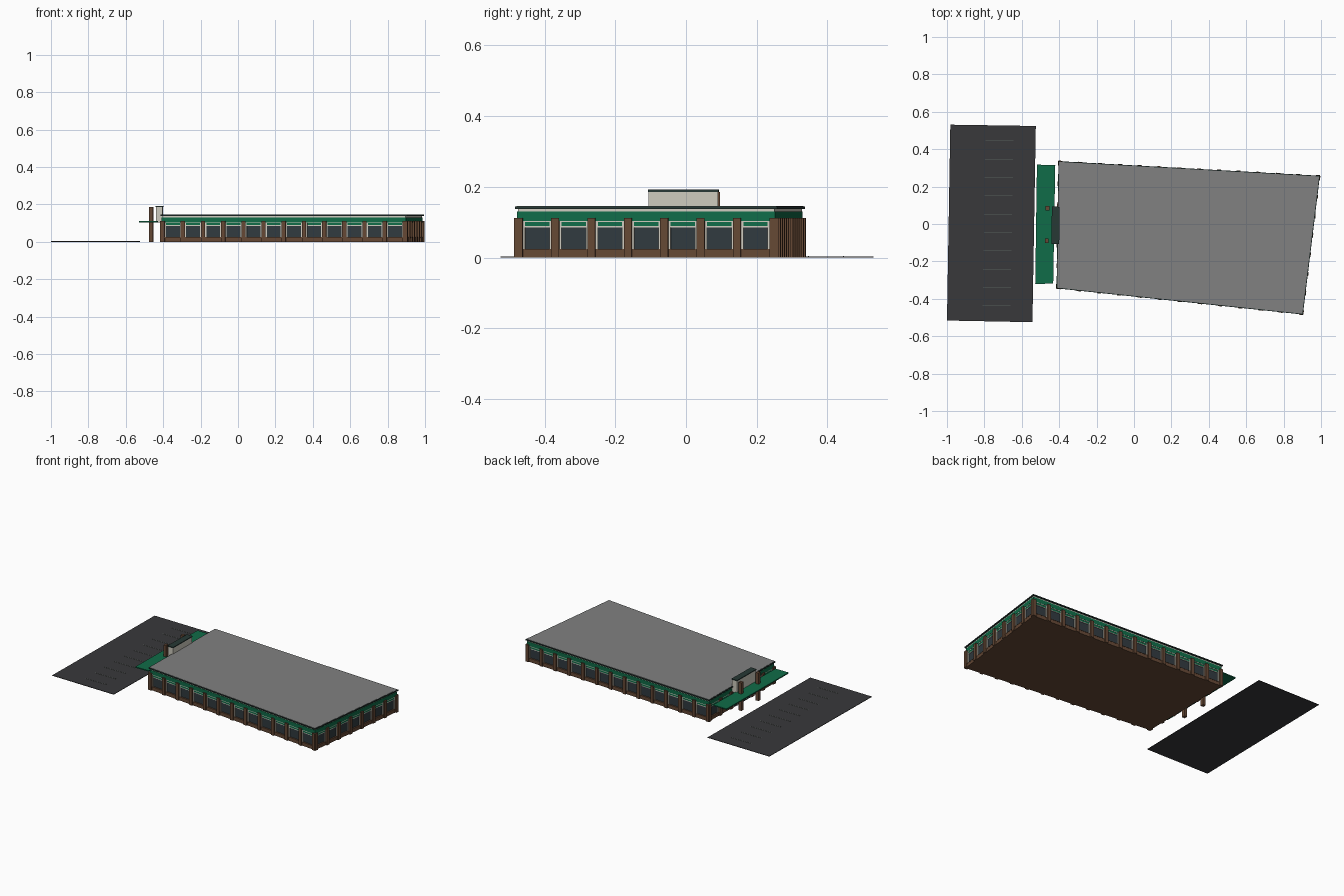
import bpy, bmesh
from mathutils import Vector

if "Cube" in bpy.data.objects:
    bpy.data.objects.remove(bpy.data.objects["Cube"])


def material(name, rgb):
    m = bpy.data.materials.new(name)
    m.diffuse_color = (*rgb, 1)
    m.use_nodes = True
    m.node_tree.nodes["Principled BSDF"].inputs["Base Color"].default_value = m.diffuse_color
    return m


GREEN = material("green", (0.005, 0.15, 0.065))
DARK = material("dark_trim", (0.02, 0.04, 0.035))
BROWN = material("brick", (0.13, 0.065, 0.035))
CREAM = material("cream", (0.62, 0.6, 0.52))
GLASS = material("glass", (0.03, 0.042, 0.05))
ASPHALT = material("asphalt", (0.04, 0.04, 0.043))
LINE = material("line", (0.1, 0.12, 0.11))
ROOF = material("roof_grey", (0.22, 0.22, 0.22))


def prisms(name, items, mat):
    """One object from (counter-clockwise outline, z0, z1) items."""
    bm = bmesh.new()
    for pts, z0, z1 in items:
        lo = [bm.verts.new((p[0], p[1], z0)) for p in pts]
        hi = [bm.verts.new((p[0], p[1], z1)) for p in pts]
        bm.faces.new(lo[::-1])
        bm.faces.new(hi)
        for i in range(len(pts)):
            j = (i + 1) % len(pts)
            bm.faces.new((lo[i], lo[j], hi[j], hi[i]))
    me = bpy.data.meshes.new(name)
    bm.to_mesh(me)
    bm.free()
    me.materials.append(mat)
    ob = bpy.data.objects.new(name, me)
    bpy.context.collection.objects.link(ob)
    return ob


def rect(x0, x1, y0, y1):
    return [(x0, y0), (x1, y0), (x1, y1), (x0, y1)]


# Skewed building footprint (roof edge), counter-clockwise
CORNERS = [Vector(p) for p in [(-0.414, -0.344), (0.903, -0.484), (0.994, 0.258), (-0.404, 0.336)]]


def edge(i):
    a, b = CORNERS[i % 4], CORNERS[(i + 1) % 4]
    d = (b - a).normalized()
    return a, d, Vector((d.y, -d.x)), (b - a).length


def outline(off):
    pts = []
    for i in range(4):
        n1, n2 = edge(i - 1)[2], edge(i)[2]
        pts.append(CORNERS[i] + (n1 + n2) / (1 + n1.dot(n2)) * off)
    return pts


def along(i, s0, s1, o0, o1):
    a, d, n, _ = edge(i)
    return [a + d * s + n * o for s, o in ((s0, o1), (s1, o1), (s1, o0), (s0, o0))]


# Horizontal layers of the building
for name, off, z0, z1, mat in [
    ("base_wall", -0.005, 0.0, 0.023, BROWN),
    ("window_glass", -0.013, 0.023, 0.09, GLASS),
    ("lower_green_band", -0.009, 0.089, 0.1, GREEN),
    ("cream_course", -0.007, 0.1, 0.104, CREAM),
    ("upper_green_fascia", -0.006, 0.104, 0.131, GREEN),
    ("cream_cornice", -0.008, 0.131, 0.138, CREAM),
    ("roof_edge", 0.0, 0.138, 0.145, DARK),
    ("roof_surface", -0.004, 0.145, 0.1462, ROOF),
]:
    prisms(name, [(outline(off), z0, z1)], mat)

# Pilasters and window frames along all four sides
pilasters, frames, sills = [], [], []
HALF = 0.011
for i, bays in enumerate((12, 7, 13, 6)):
    length = edge(i)[3]
    step = (length - 2 * HALF) / bays
    for k in range(bays + 1):
        c = HALF + k * step
        pilasters.append((along(i, c - HALF, c + HALF, -0.016, 0.003), 0, 0.112))
        if k == bays:
            continue
        if i == 3 and k in (2, 3):      # entrance bays
            continue
        l, r = c + HALF, c + step - HALF
        for s in (l, r - 0.006):
            frames.append((along(i, s, s + 0.006, -0.014, -0.008), 0.023, 0.1))
        frames.append((along(i, l, r, -0.014, -0.009), 0.085, 0.089))
        sills.append((along(i, l, r, -0.014, -0.004), 0.021, 0.0245))
prisms("pilasters", pilasters, BROWN)
prisms("window_frames", frames, CREAM)
prisms("window_sills", sills, BROWN)

# Entrance doors in the middle of the left side
mid = edge(3)[3] / 2
prisms("entrance_doors", [(along(3, mid - 0.09, mid + 0.09, -0.013, -0.003), 0, 0.086)], GLASS)
door_frames = [(along(3, mid + s - 0.003, mid + s + 0.003, -0.013, 0.001), 0, 0.09)
               for s in (-0.09, -0.045, 0, 0.045, 0.09)]
door_frames.append((along(3, mid - 0.09, mid + 0.09, -0.013, 0), 0.086, 0.09))
prisms("entrance_frames", door_frames, CREAM)

# Canopy, entrance columns and raised parapet box
prisms("canopy", [([(-0.528, -0.32), (-0.432, -0.319), (-0.421, 0.316), (-0.519, 0.317)], 0.104, 0.111)], GREEN)
prisms("entrance_columns", [(rect(-0.476, -0.456, -0.101, -0.078), 0, 0.185),
                            (rect(-0.473, -0.453, 0.073, 0.096), 0, 0.185)], BROWN)
prisms("parapet_box", [([(-0.439, -0.105), (-0.403, -0.106), (-0.4, 0.09), (-0.436, 0.091)], 0.104, 0.186)], CREAM)
prisms("parapet_cap", [([(-0.442, -0.107), (-0.4, -0.108), (-0.397, 0.092), (-0.439, 0.093)], 0.186, 0.192)], DARK)

# Parking lot with bay lines
prisms("parking_lot", [([(-1.0, -0.516), (-0.543, -0.525), (-0.525, 0.524), (-0.982, 0.531)], 0, 0.003)], ASPHALT)
prisms("parking_lines", [(rect(-0.81 + 0.0017 * k, -0.66 + 0.0017 * k, y - 0.0015, y + 0.0015), 0.003, 0.004)
                         for k in range(10) for y in [-0.437 + 0.098 * k]], LINE)
